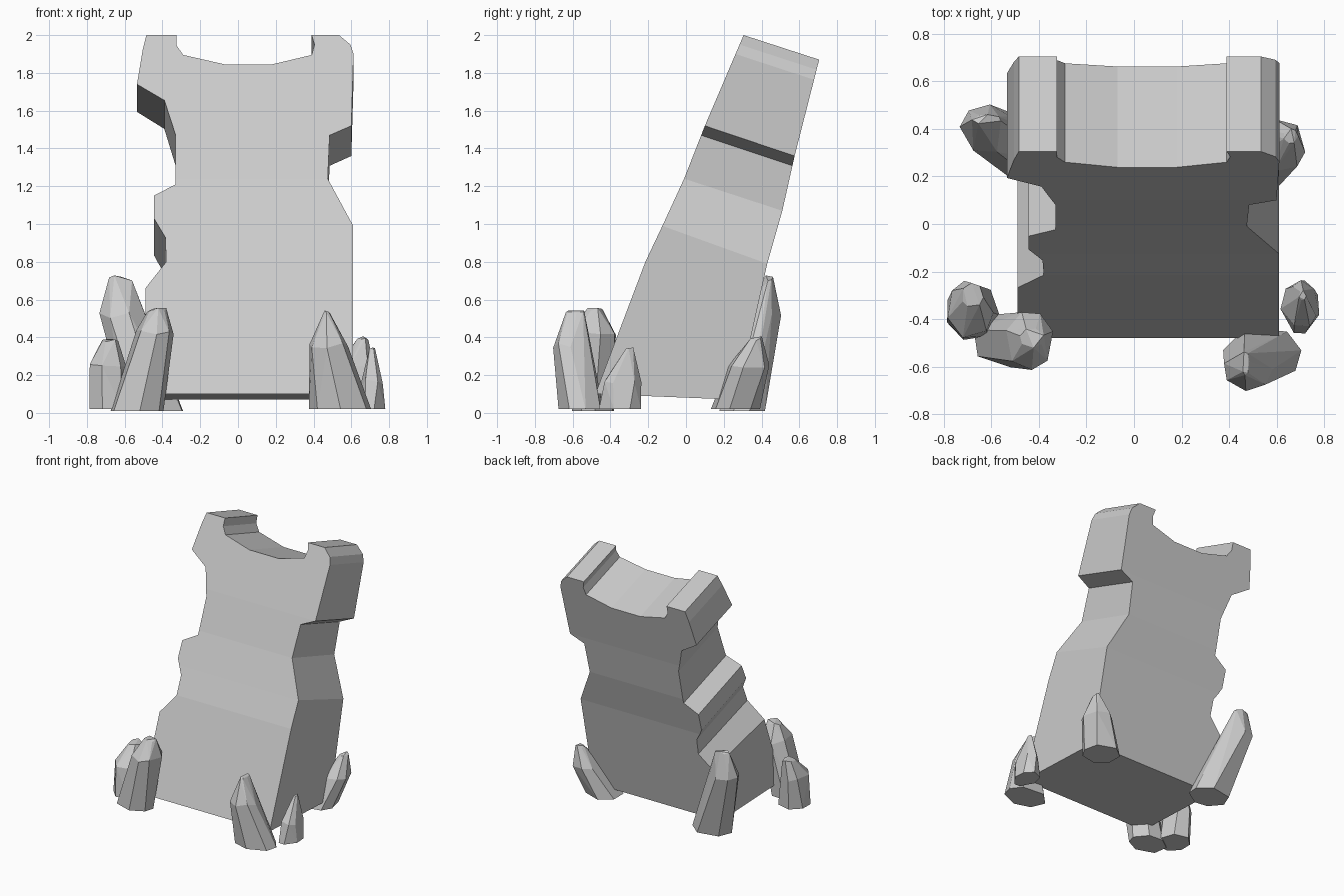
import bpy, bmesh, math, random
from mathutils import Vector

if "Cube" in bpy.data.objects:
    bpy.data.objects.remove(bpy.data.objects["Cube"])

random.seed(4)

def finish(bm, name):
    bmesh.ops.recalc_face_normals(bm, faces=bm.faces)
    me = bpy.data.meshes.new(name)
    bm.to_mesh(me)
    bm.free()
    ob = bpy.data.objects.new(name, me)
    bpy.context.collection.objects.link(ob)
    return ob

# Leaning slab: chipped outline seen from the front (x, z)
outline = [(-.49, .1), (.61, .1), (.61, .99), (.475, 1.24), (.485, 1.47), (.6, 1.52),
           (.612, 1.9), (.595, 1.95), (.535, 2), (.39, 2), (.405, 1.95), (.39, 1.895),
           (.18, 1.845), (-.07, 1.845), (-.29, 1.895), (-.325, 1.945), (-.325, 2),
           (-.485, 2), (-.505, 1.92), (-.535, 1.74), (-.39, 1.655), (-.33, 1.47),
           (-.33, 1.21), (-.445, 1.15), (-.445, 1.03), (-.385, .93), (-.38, .8), (-.49, .66)]
# Lean of the slab: front z, front y, back y, back z
lean = [(.1, -.48, .27, .07), (.8, -.215, .39, .61), (.99, -.125, .43, .79),
        (1.24, -.01, .51, 1.07), (1.52, .1, .575, 1.36), (2, .305, .705, 1.87)]

def leaned(z, back):
    for a, b in zip(lean, lean[1:]):
        if z <= b[0] + 1e-5:
            break
    t = (z - a[0]) / (b[0] - a[0])
    if back:
        return a[2] + t * (b[2] - a[2]), a[3] + t * (b[3] - a[3])
    return a[1] + t * (b[1] - a[1]), z

bm = bmesh.new()
face = bm.faces.new([bm.verts.new((x, 0, z)) for x, z in outline])
ext = bmesh.ops.extrude_face_region(bm, geom=[face], use_keep_orig=True)
for v in ext["geom"]:
    if isinstance(v, bmesh.types.BMVert):
        v.co.y = 1
for row in lean[1:-1]:
    bmesh.ops.bisect_plane(bm, geom=bm.verts[:] + bm.edges[:] + bm.faces[:], dist=1e-4,
                           plane_co=(0, 0, row[0]), plane_no=(0, 0, 1))
for v in bm.verts:
    v.co.y, v.co.z = leaned(v.co.z, v.co.y > .5)
finish(bm, "stone_slab")

# Foot rocks: stacked irregular rings wrapped in a convex hull
def rock(name, rings, sides=7):
    bm = bmesh.new()
    phase = random.uniform(0, 1)
    for cx, cy, z, rx, ry in rings:
        for i in range(sides):
            a = (i + phase + random.uniform(-.2, .2)) * math.tau / sides
            dz = 0 if z < .05 else random.uniform(-.03, 0)
            bm.verts.new((cx + rx * 1.04 * math.cos(a), cy + ry * 1.04 * math.sin(a), z + dz))
    res = bmesh.ops.convex_hull(bm, input=bm.verts[:])
    loose = {v for v in bm.verts if not v.link_faces}
    bmesh.ops.delete(bm, geom=list(loose), context='VERTS')
    bmesh.ops.dissolve_limit(bm, angle_limit=math.radians(8), verts=bm.verts[:], edges=bm.edges[:])
    finish(bm, name)

rock("rock_front_left", [(-.54, -.49, .01, .14, .11), (-.44, -.49, .44, .1, .12), (-.43, -.48, .56, .05, .04)])
rock("rock_side_left", [(-.68, -.37, .02, .11, .12), (-.69, -.36, .27, .095, .12), (-.68, -.3, .4, .045, .05)])
rock("rock_front_right", [(.54, -.55, .02, .16, .12), (.48, -.61, .37, .1, .09), (.47, -.585, .56, .015, .05)])
rock("rock_side_right", [(.7, -.35, .02, .08, .11), (.71, -.34, .18, .06, .1), (.71, -.3, .35, .015, .02)])
rock("rock_back_left", [(-.44, .3, .01, .15, .12), (-.62, .4, .53, .11, .1), (-.62, .44, .73, .06, .02)])
rock("rock_back_right", [(.52, .26, .02, .13, .13), (.62, .33, .26, .1, .11), (.66, .37, .41, .03, .03)])
